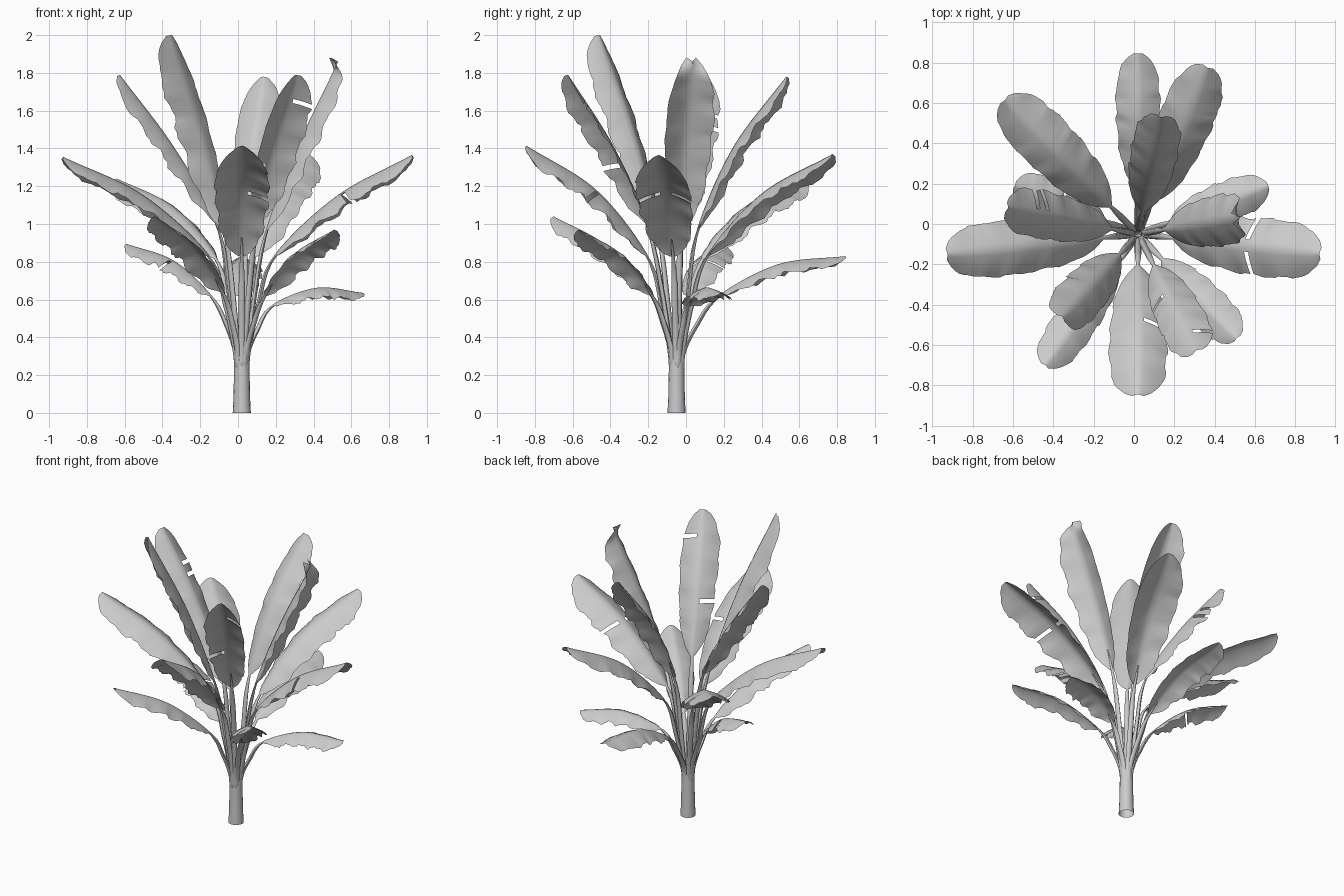
import bpy, bmesh, math, random
from mathutils import Vector

if "Cube" in bpy.data.objects:
    bpy.data.objects.remove(bpy.data.objects["Cube"])

CX, CY = 0.02, -0.05          # stem axis
ROWS = 36
COLS = (-1, -0.75, -0.5, -0.22, 0, 0.22, 0.5, 0.75, 1)
WIDTH = [(0, .10), (.05, .38), (.12, .60), (.25, .82), (.45, .95), (.68, 1.0),
         (.82, .93), (.91, .75), (.965, .52), (1, .2)]


def width_at(t):
    for (a, wa), (b, wb) in zip(WIDTH, WIDTH[1:]):
        if t <= b:
            return wa + (wb - wa) * (t - a) / (b - a)
    return WIDTH[-1][1]


def spline(pts, u):
    """Catmull-Rom through pts; u runs from 0 to len(pts)-1."""
    p = [pts[0] * 2 - pts[1]] + pts + [pts[-1] * 2 - pts[-2]]
    i = min(int(u), len(pts) - 2)
    f = u - i
    a, b, c, d = p[i:i + 4]
    return 0.5 * (2 * b + (c - a) * f + (2 * a - 5 * b + 4 * c - d) * f**2
                  + (3 * b - a - 3 * c + d) * f**3)


def finish(bm, name):
    me = bpy.data.meshes.new(name)
    bm.to_mesh(me)
    bm.free()
    ob = bpy.data.objects.new(name, me)
    bpy.context.collection.objects.link(ob)
    bpy.context.view_layer.objects.active = ob
    ob.select_set(True)
    bpy.ops.object.shade_smooth_by_angle(angle=math.radians(55))
    ob.select_set(False)
    return ob


def tube(bm, centres, radii, frames, n, flat=1):
    rings = []
    for c, r, (s, up) in zip(centres, radii, frames):
        rings.append([bm.verts.new(c + r * (math.cos(k * math.tau / n) * s
                      + flat * math.sin(k * math.tau / n) * up)) for k in range(n)])
    for a, b in zip(rings, rings[1:]):
        for k in range(n):
            bm.faces.new((a[k], a[(k + 1) % n], b[(k + 1) % n], b[k]))


def leaf(name, tip, base_r, base_z, bulge, half_w, tears=(), curl=0, seed=0):
    rnd = random.Random(seed)
    dx, dy = tip[0] - CX, tip[1] - CY
    tr, tz = math.hypot(dx, dy), tip[2]
    out = Vector((dx / tr, dy / tr, 0))
    side = Vector((-out.y, out.x, 0))

    # midrib path in the radial plane: sheath, petiole, blade base, middle, tip
    L = math.hypot(tr - base_r, tz - base_z)
    mr = (tr + base_r) / 2 - bulge * (tz - base_z) / L
    mz = (tz + base_z) / 2 + bulge * (tr - base_r) / L
    rz = [(.022, .16), (.027, .31),
          (.027 + (base_r - .027) * .38, .31 + (base_z - .31) * .5),
          (base_r, base_z), (mr, mz), (tr, tz)]
    pts = [Vector((CX, CY, 0)) + out * r + Vector((0, 0, z)) for r, z in rz]

    def frame(u):
        d = (spline(pts, min(u + .02, 5)) - spline(pts, max(u - .02, 0))).normalized()
        return spline(pts, u), d, d.cross(side) * (1 if d.cross(side).z > 0 else -1)

    bm = bmesh.new()
    # petiole fading into the underside of the blade
    us = [k * 3.3 / 16 for k in range(17)]
    fr = [frame(u) for u in us]
    tube(bm, [c - n * .006 for c, d, n in fr],
         [.019 - .0012 * u if u < 2.6 else .016 - .018 * (u - 2.6) for u in us],
         [(side, n) for c, d, n in fr], 8, .7)

    # drooping blade with a soft midrib fold and ragged edges
    grid = []
    ripple = {-1: rnd.random() * 6, 1: rnd.random() * 6}
    mid = len(COLS) // 2
    for i in range(ROWS + 1):
        t = i / ROWS
        c, d, n = frame(3 + 2 * t)
        w = half_w * width_at(t)
        jag = {s: rnd.uniform(-1, 1) for s in (-1, 1)}
        row = []
        for s in COLS:
            a, sg = abs(s), (1 if s > 0 else -1)
            wave = a**2 * math.sin(math.pi * t)**.5 * (
                .009 * math.sin(t * 30 + ripple[sg]) + .007 * jag[sg])
            drop = w * (.27 * a + .26 * a * a)
            bend = n * (curl * max(0, t - .93) * a)
            fwd = .22 * w * a * (1 - t)
            row.append(bm.verts.new(c + side * s * (w + .5 * wave)
                                    - n * (drop + wave) + bend + d * fwd))
        grid.append(row)
    torn = set(tears)
    for i in range(ROWS):
        for j in range(len(COLS) - 1):
            sg = -1 if j < mid else 1
            depth = j if sg < 0 else len(COLS) - 2 - j
            if (i, sg) in torn and depth < 3:
                continue
            bm.faces.new((grid[i][j], grid[i][j + 1], grid[i + 1][j + 1], grid[i + 1][j]))
    bmesh.ops.delete(bm, geom=[v for v in bm.verts if not v.link_faces], context='VERTS')
    return finish(bm, name)


# tip, blade base radius and height, arch, half width, tears (row, side)
TALL = [
    ((.135, .53, 1.78), .11, .97, .055, .118, ()),
    ((-.625, .08, 1.79), .13, 1.00, .03, .12, ((23, -1), (26, -1))),
    ((-.355, -.46, 2.00), .13, .97, .03, .12, ()),
    ((.31, -.625, 1.79), .17, 1.00, .035, .12, ((29, 1), (13, -1))),
    ((.53, .035, 1.86), .13, .97, .02, .128, ()),
]
MIDDLE = [
    ((.365, .775, 1.37), .17, .83, .075, .135, ()),
    ((-.64, .615, 1.24), .19, .82, .075, .138, ()),
    ((-.925, -.15, 1.355), .17, .83, .07, .138, ()),
    ((.02, -.845, 1.415), .15, .83, .075, .145, ((17, 1),)),
    ((.92, -.145, 1.365), .17, .83, .06, .145, ((19, 1), (19, -1))),
]
LOW = [
    ((.02, .845, .83), .22, .62, .065, .11, ()),
    ((-.59, .19, .895), .17, .62, .055, .105, ((18, 1), (18, -1))),
    ((-.44, -.70, 1.04), .17, .64, .055, .105, ()),
    ((.51, -.565, .97), .17, .62, .055, .105, ()),
    ((.665, .19, .635), .17, .57, .06, .10, ()),
]
for tier, leaves in (("tall_leaf", TALL), ("middle_leaf", MIDDLE), ("low_leaf", LOW)):
    for k, (tip, br, bz, arch, hw, tears) in enumerate(leaves):
        curl = .9 if tier == "tall_leaf" and k == 4 else 0
        leaf(f"{tier}_{k + 1}", tip, br, bz, arch, hw, tears, curl, seed=k * 7 + len(tier))

# hollow stem, open at both ends
bm = bmesh.new()
prof = [(.048, 0), (.044, .08), (.042, .18), (.040, .28), (.037, .36)]
X, Y = Vector((1, 0, 0)), Vector((0, 1, 0))
tube(bm, [Vector((CX, CY, z)) for r, z in prof], [r for r, z in prof], [(X, Y)] * 5, 16)
finish(bm, "stem")
